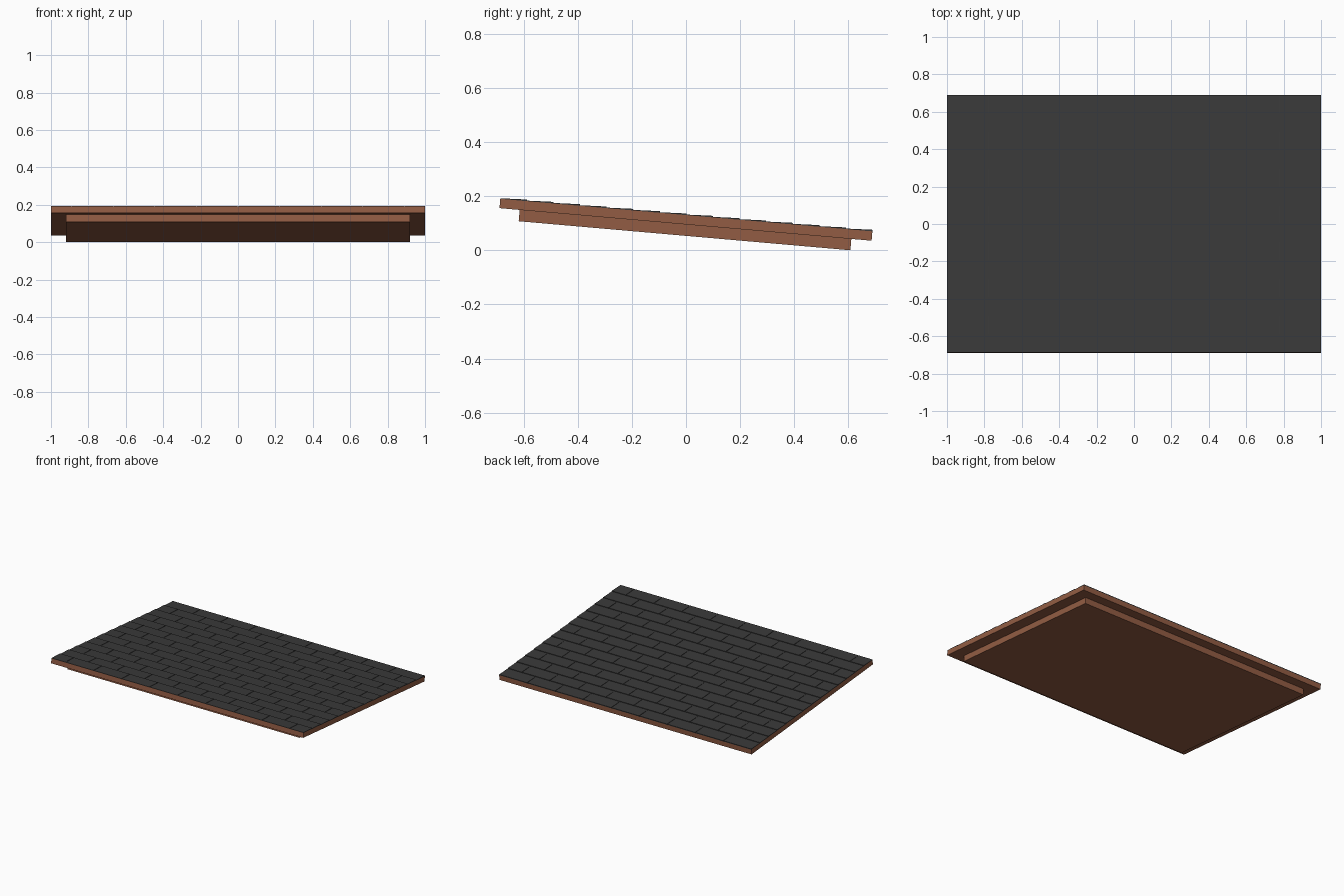
import bpy, bmesh, math
from mathutils import Matrix

if "Cube" in bpy.data.objects:
    bpy.data.objects.remove(bpy.data.objects["Cube"])

# the whole roof is tilted 5 degrees, front edge high
TILT = Matrix.Translation((0, 0, 0.1154)) @ Matrix.Rotation(math.radians(-5), 4, 'X')


def material(name, rgb):
    m = bpy.data.materials.new(name)
    m.diffuse_color = (*rgb, 1)
    m.use_nodes = True
    m.node_tree.nodes["Principled BSDF"].inputs["Base Color"].default_value = m.diffuse_color
    return m


brown = material("brown_wood", (0.29, 0.108, 0.057))
grey = material("dark_grey_shingle", (0.042, 0.042, 0.042))


def wedge(bm, x0, x1, y0, y1, z0, z_front, z_back):
    """Box whose top may slope from front (y0) to back (y1)."""
    prof = [(y0, z0), (y1, z0), (y1, z_back), (y0, z_front)]
    a = [bm.verts.new((x0, y, z)) for y, z in prof]
    b = [bm.verts.new((x1, y, z)) for y, z in prof]
    bm.faces.new(a[::-1])
    bm.faces.new(b)
    for i in range(4):
        j = (i + 1) % 4
        bm.faces.new((a[i], a[j], b[j], b[i]))


def finish(name, bm, mat):
    bmesh.ops.recalc_face_normals(bm, faces=bm.faces)
    bm.transform(TILT)
    me = bpy.data.meshes.new(name)
    bm.to_mesh(me)
    bm.free()
    me.materials.append(mat)
    bpy.context.collection.objects.link(bpy.data.objects.new(name, me))


def slab(name, hx, hy, z0, z1, mat):
    bm = bmesh.new()
    wedge(bm, -hx, hx, -hy, hy, z0, z1, z1)
    finish(name, bm, mat)


# wooden decks and the dark underlay
slab("lower_deck", 0.92, 0.615, -0.062, -0.02, brown)
slab("upper_deck", 1.0, 0.69, -0.02, 0.0145, brown)
slab("underlay", 1.0, 0.69, 0.0145, 0.0155, grey)

# staggered shingles, each raised at its downhill (back) edge
ROWS, COLS, GAP = 14, 9, 0.0015
depth, width = 1.38 / ROWS, 2 / COLS
bm = bmesh.new()
for r in range(ROWS):
    y0 = -0.69 + r * depth
    shift = width / 2 if r % 2 == 0 else 0
    for c in range(-1, COLS):
        x0 = max(-1, -1 + c * width + shift)
        x1 = min(1, -1 + (c + 1) * width + shift)
        if x1 - x0 < 0.01:
            continue
        wedge(bm, x0 if x0 == -1 else x0 + GAP, x1 if x1 > 0.999 else x1 - GAP,
              y0, y0 + depth, 0.0155, 0.0165, 0.0205)
finish("shingles", bm, grey)
